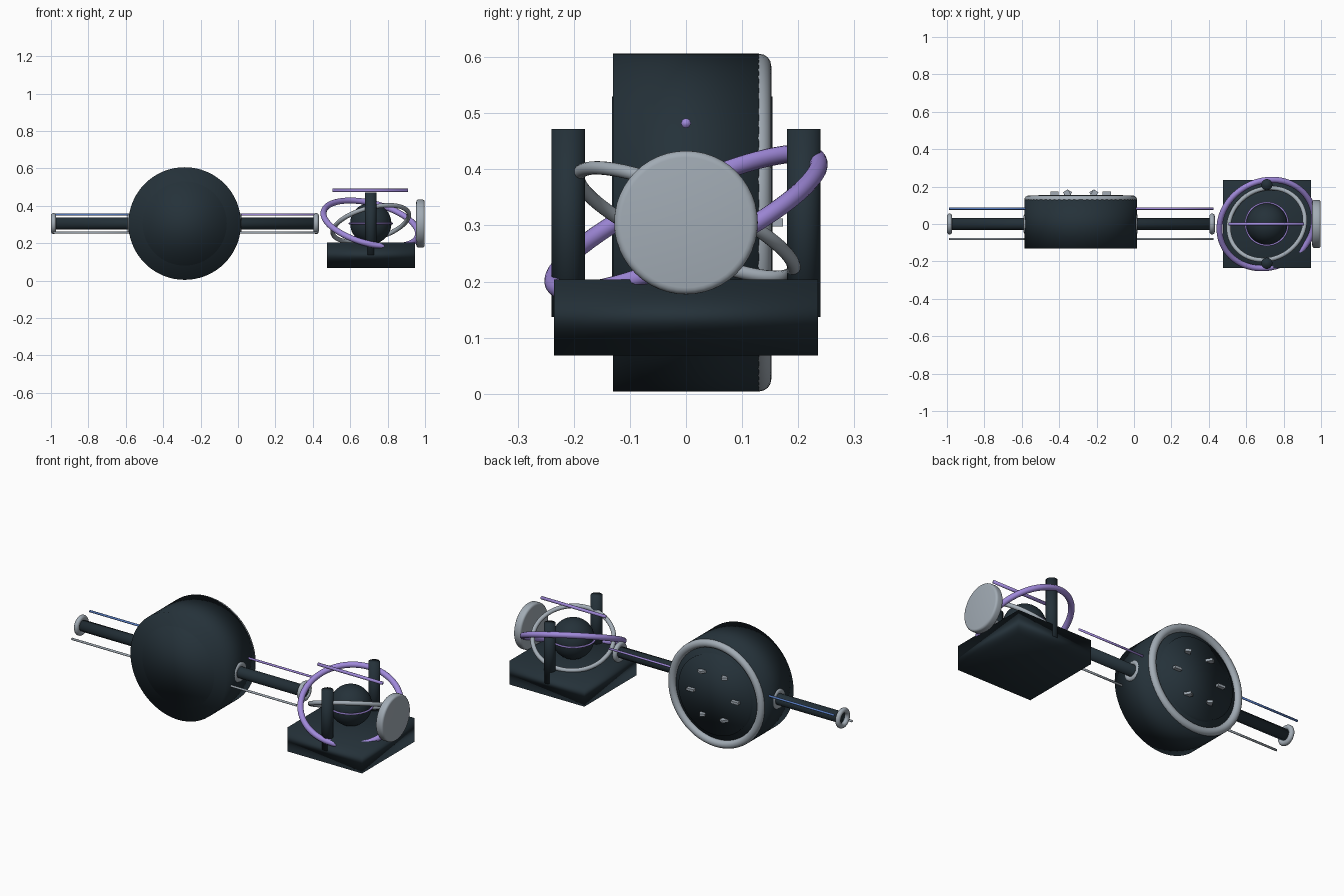
import bpy, math
from mathutils import Vector

if "Cube" in bpy.data.objects:
    bpy.data.objects.remove(bpy.data.objects["Cube"])

MID = 0.305      # height of the main axis
DRUM_X = -0.285  # drum centre
GLOBE_X = 0.71   # centre of the ringed globe


def material(name, color):
    m = bpy.data.materials.new(name)
    m.diffuse_color = (*color, 1)
    m.use_nodes = True
    m.node_tree.nodes["Principled BSDF"].inputs["Base Color"].default_value = m.diffuse_color
    return m


DARK = material("dark_slate", (0.018, 0.031, 0.041))
GREY = material("silver_grey", (0.36, 0.41, 0.46))
PURPLE = material("soft_purple", (0.35, 0.25, 0.70))
BLUE = material("steel_blue", (0.10, 0.21, 0.55))


def finish(name, mat, smooth=True):
    ob = bpy.context.object
    ob.name = name
    ob.data.materials.append(mat)
    if smooth:
        bpy.ops.object.shade_smooth()
    return ob


def rod(name, a, b, r, mat, sides=32):
    """Cylinder between two points."""
    a, b = Vector(a), Vector(b)
    rot = (b - a).to_track_quat('Z', 'Y').to_euler()
    bpy.ops.mesh.primitive_cylinder_add(vertices=sides, radius=r, depth=(b - a).length,
                                        location=(a + b) / 2, rotation=rot)
    return finish(name, mat)


def ring(name, loc, normal, major, minor, mat):
    """Torus facing along a normal."""
    rot = Vector(normal).to_track_quat('Z', 'Y').to_euler()
    bpy.ops.mesh.primitive_torus_add(major_radius=major, minor_radius=minor, major_segments=72,
                                     minor_segments=16, location=loc, rotation=rot)
    return finish(name, mat)


def box(name, loc, size, mat, turn=0, smooth=False):
    bpy.ops.mesh.primitive_cube_add(size=1, location=loc, rotation=(0, 0, turn))
    bpy.context.object.scale = size
    return finish(name, mat, smooth)


# Drum with face plates and back rim
rod("drum", (DRUM_X, -0.13, MID), (DRUM_X, 0.13, MID), 0.301, DARK, 64)
rod("drum_plates", (DRUM_X, -0.132, MID), (DRUM_X, 0.154, MID), 0.225, DARK, 64)
ring("drum_rim", (DRUM_X, 0.13, MID), (0, 1, 0), 0.279, 0.022, GREY)

# Small tabs around the back plate
for i in range(6):
    a = i * math.pi / 3
    box(f"tab_{i}", (DRUM_X + 0.14 * math.cos(a), 0.158, MID + 0.14 * math.sin(a)),
        (0.045, 0.03, 0.014), GREY, turn=a)

# Axle, its end collars and the cuffs where it enters the drum
rod("axle", (-0.98, 0, MID), (0.425, 0, MID), 0.031, DARK)
for name, x in (("left_collar", -0.986), ("left_cuff", -0.576),
                ("right_cuff", 0.006), ("right_collar", 0.418)):
    ring(name, (x, 0, MID), (1, 0, 0), 0.042, 0.014, GREY)

# Thin guide rods beside the axle
for side, x0, x1, mat in (("left", -0.99, -0.5, BLUE), ("right", -0.07, 0.425, PURPLE)):
    rod(f"{side}_upper_rod", (x0, 0.082, 0.353), (x1, 0.082, 0.353), 0.006, mat, 12)
    rod(f"{side}_lower_rod", (x0, -0.08, 0.257), (x1, -0.08, 0.257), 0.006, GREY, 12)

# Base block with two posts
box("base", (GLOBE_X, 0, 0.136), (0.47, 0.47, 0.136), DARK, smooth=True)
for name, y in (("front_post", -0.21), ("back_post", 0.21)):
    rod(name, (GLOBE_X, y, 0.137), (GLOBE_X, y, 0.472), 0.03, DARK)

# Globe, equator band and tilted rings
bpy.ops.mesh.primitive_uv_sphere_add(segments=48, ring_count=24, radius=0.11,
                                     location=(GLOBE_X, 0, MID))
finish("globe", DARK)
centre = (GLOBE_X, 0, MID)
ring("equator_band", centre, (0, 0, 1), 0.114, 0.005, PURPLE)
ring("inner_ring", centre, (-0.27, 0.45, 1), 0.21, 0.012, GREY)
ring("outer_ring", centre, (0.26, -0.47, 1), 0.26, 0.016, PURPLE)

# Needle above the globe
rod("needle", (0.505, 0, 0.482), (0.91, 0, 0.482), 0.009, PURPLE, 8)

# Rounded end disc
disc = rod("end_disc", (0.953, 0, MID), (0.998, 0, MID), 0.128, GREY, 48)
bev = disc.modifiers.new("round_edge", 'BEVEL')
bev.width, bev.segments = 0.012, 4
